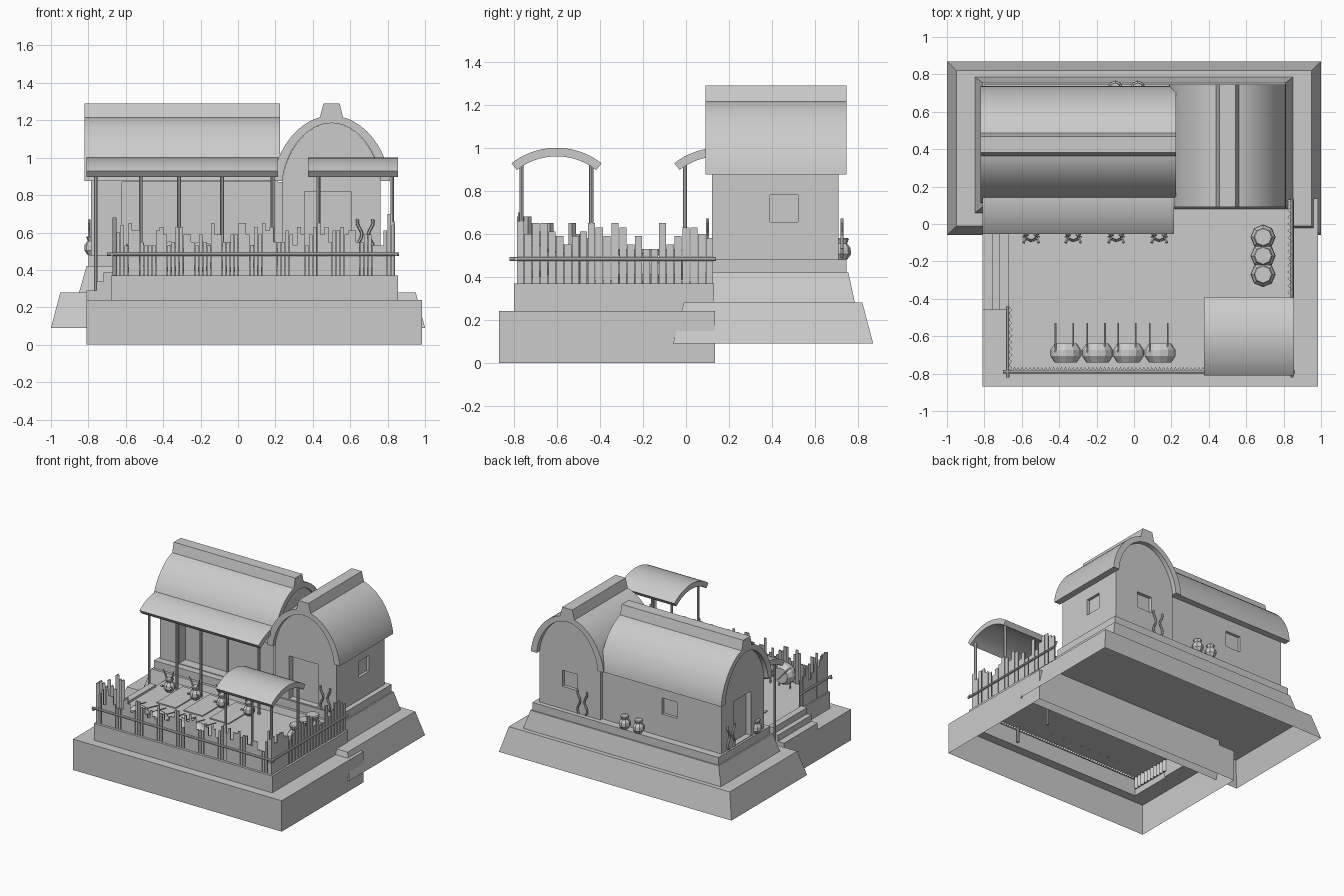
import bpy, bmesh, math, random
from mathutils import Vector

random.seed(4)
cube = bpy.data.objects.get("Cube")
if cube:
    bpy.data.objects.remove(cube)

stone = bpy.data.materials.new("warm_grey")
stone.use_nodes = True
GREY = (0.6, 0.6, 0.6, 1)
stone.diffuse_color = GREY
stone.node_tree.nodes["Principled BSDF"].inputs["Base Color"].default_value = GREY


def finish(name, bm, smooth=False):
    bmesh.ops.recalc_face_normals(bm, faces=bm.faces)
    mesh = bpy.data.meshes.new(name)
    bm.to_mesh(mesh)
    bm.free()
    mesh.materials.append(stone)
    ob = bpy.data.objects.new(name, mesh)
    bpy.context.collection.objects.link(ob)
    if smooth:
        bpy.ops.object.select_all(action='DESELECT')
        ob.select_set(True)
        bpy.context.view_layer.objects.active = ob
        bpy.ops.object.shade_smooth_by_angle(angle=math.radians(35))
    return ob


def box(name, *ranges):
    bm = bmesh.new()
    for v in bmesh.ops.create_cube(bm, size=1)["verts"]:
        v.co = Vector([(r[0] + r[1]) / 2 + c * (r[1] - r[0]) for r, c in zip(ranges, v.co)])
    return finish(name, bm)


def add_rod(bm, a, b, r, sides=6, r2=None):
    a, b = Vector(a), Vector(b)
    vs = bmesh.ops.create_cone(bm, cap_ends=True, segments=sides, radius1=r,
                               radius2=r if r2 is None else r2, depth=(b - a).length)["verts"]
    q = (b - a).to_track_quat('Z', 'Y')
    for v in vs:
        v.co = q @ v.co + (a + b) / 2


def skin(bm, rings, bottom=True):
    """Join matching rings of points into a closed or open-bottomed body."""
    rings = [[bm.verts.new(p) for p in ring] for ring in rings]
    n = len(rings[0])
    for lo, hi in zip(rings, rings[1:]):
        for i in range(n):
            j = (i + 1) % n
            bm.faces.new((lo[i], lo[j], hi[j], hi[i]))
    if bottom:
        bm.faces.new(rings[0])
    bm.faces.new(rings[-1])


def add_lathe(bm, profile, place, sides=10):
    turns = [2 * math.pi * i / sides for i in range(sides)]
    skin(bm, [[place(r * math.cos(t), r * math.sin(t), h) for t in turns] for r, h in profile])


def prism(name, profile, lo, hi, along, centre, smooth=False):
    """Extrude a (across, height) outline along x or y."""
    bm = bmesh.new()
    skin(bm, [[(d, centre + u, w) if along == 'x' else (centre + u, d, w) for u, w in profile]
              for d in (lo, hi)])
    return finish(name, bm, smooth)


def terrace(name, levels):
    """Open-bottomed stack of rectangles: x0, x1, y0, y1, z."""
    bm = bmesh.new()
    skin(bm, [[(a, e, z), (b, e, z), (b, f, z), (a, f, z)] for a, b, e, f, z in levels], False)
    return finish(name, bm)


def cut(ob, *ranges):
    cutter = box("cutter", *ranges)
    mod = ob.modifiers.new("opening", 'BOOLEAN')
    mod.operation, mod.object, mod.solver = 'DIFFERENCE', cutter, 'EXACT'
    bpy.ops.object.select_all(action='DESELECT')
    bpy.context.view_layer.objects.active = ob
    ob.select_set(True)
    bpy.ops.object.modifier_apply(modifier=mod.name)
    bpy.data.objects.remove(cutter)


def arch(half, base, top, power=1.2, n=24):
    """Points over a vault from +half to -half."""
    return [(half * math.cos(t), base + (top - base) * max(0, math.sin(t)) ** power)
            for t in (math.pi * i / n for i in range(n + 1))]


# Foundations and steps
terrace("front_foundation", [(-.81, .985, -.87, .135, 0), (-.81, .985, -.87, .135, .24),
                             (-.68, .855, -.8, .13, .24), (-.68, .855, -.8, .13, .37)])
terrace("rear_foundation", [(-1, 1, -.06, .87, .09), (-.95, .95, -.01, .82, .28)])
terrace("rear_plinth", [(-.85, .85, .06, .785, .28), (-.81, .81, .09, .755, .42),
                        (-.8, .8, .11, .745, .42), (-.8, .8, .11, .745, .48)])
for i, x in enumerate((-.81, -.757, -.72)):
    box("step", (x, -.67), (-.46, -.05), (.24, .29 + i * .048))

# Two vaulted halls with recessed doors and windows
wall = [(-.262, .46), (.262, .46)] + arch(.262, .87, 1.185)
gable = prism("gable_hall", wall, .12, .71, 'y', .5)
hall = prism("long_hall", wall, -.785, .215, 'x', .425)
box("hall_link", (.2, .25), (.165, .685), (.46, .87))
cut(gable, (.355, .605), (.05, .17), (.485, .82))
cut(gable, (.74, .9), (.39, .52), (.655, .78))
cut(gable, (.435, .565), (.685, .8), (.655, .78))
cut(hall, (-.405, -.275), (.665, .8), (.655, .78))
cut(hall, (-.62, .19), (.1, .24), (.485, .87))
cut(hall, (-.9, -.74), (.32, .53), (.485, .83))

# Vaulted roofs with tapered ridge caps
shell = arch(.312, .875, 1.225) + arch(.262, .875, 1.185)[::-1]
cap = [(-.066, 1.2), (.066, 1.2), (.043, 1.29), (-.043, 1.29)]
for part, lo, hi, along, centre in (("gable", .09, .745, 'y', .5), ("long", -.82, .225, 'x', .425)):
    prism(part + "_roof", shell, lo, hi, along, centre, True)
    prism(part + "_ridge", cap, lo, hi, along, centre)


# Curved canopies on posts
def bow(start, end, r, drop=.34, n=14):
    return [(r * math.sin(a), 1.0 - drop + r * math.cos(a))
            for a in (math.radians(start + (end - start) * i / n) for i in range(n + 1))]


SWEEP = 38
prism("small_canopy", bow(-SWEEP, SWEEP, .34) + bow(SWEEP, -SWEEP, .3), .375, .855, 'x', -.602, True)
prism("porch_canopy", bow(-SWEEP, 4, .34) + bow(4, -SWEEP, .3), -.81, .215, 'x', .155, True)
bm = bmesh.new()
for x in (-.76, -.52, -.315, -.085, .185):
    add_rod(bm, (x, -.005, .29), (x, -.005, .94), .01, 8)
for x in (.43, .825):
    for y in (-.765, -.44):
        add_rod(bm, (x, y, .25), (x, y, .94), .01, 8)
finish("canopy_posts", bm)

# Uneven stake fence: wedges with their flat side outwards
bm = bmesh.new()


def stakes(a, b, inward, pitch, foot):
    a, b, inward = Vector(a), Vector(b), Vector(inward)
    n = round((b - a).length / pitch)
    half = (b - a).normalized() * pitch * .46
    for i in range(n + 1):
        p = a.lerp(b, i / n)
        edge = .05 if i < 2 or i > n - 2 else 0
        top = random.choice((.53, .55, .59, .61, .63, .65)) + edge
        skin(bm, [[q + Vector((0, 0, z)) for q in (p - half, p + half, p + inward)]
                  for z in (foot, top)])


stakes((-.64, -.782, 0), (.83, -.782, 0), (0, .018, 0), .021, .355)
stakes((-.67, -.77, 0), (-.67, -.46, 0), (.02, 0, 0), .036, .28)
stakes((.84, -.77, 0), (.84, .11, 0), (-.02, 0, 0), .036, .355)
finish("fence_stakes", bm)
bm = bmesh.new()
for a, b in (((-.7, -.79), (.86, -.79)), ((-.675, -.82), (-.675, -.44)), ((.845, -.82), (.845, .14))):
    add_rod(bm, (*a, .483), (*b, .483), .009, 8)
finish("fence_rails", bm)

# Mats on the terrace
for x in (-.51, -.28, -.055):
    box("mat", (x, x + .163), (-.27, .05), (.365, .378))

# Upright drums with sticks
for x in (-.365, -.195, -.03, .14):
    bm = bmesh.new()
    add_lathe(bm, [(.06, -.05), (.083, -.015), (.083, .015), (.06, .05)],
              lambda u, v, h: (x + u, -.69 + h, .47 + v), 12)
    for s in (-.055, .04):
        add_rod(bm, (x + s, -.68, .53), (x + s, -.53, .5), .005)
        add_rod(bm, (x + s, -.68, .365), (x + s, -.68, .53), .006)
    finish("drum", bm)

# Pots
POT = [(.025, 0), (.042, .025), (.04, .055), (.024, .075), (.032, .095), (.028, .1)]


def pot(x, y, z, k=1):
    bm = bmesh.new()
    add_lathe(bm, [(r * k, h * k) for r, h in POT], lambda u, v, h: (x + u, y + v, z + h), 8)
    return bm


for x, y in ((-.1, .725), (.02, .725), (-.78, .25)):
    finish("pot", pot(x, y, .48))
for y in (-.07, -.17, -.27):
    finish("large_pot", pot(.69, y, .37, 1.6))

# Horned urns under the porch
for x in (-.55, -.325, -.095, .135):
    bm = pot(x, -.055, .37)
    for s in (-1, 1):
        add_rod(bm, (x + s * .015, -.055, .45), (x + s * .045, -.07, .54), .009, 6, .003)
        add_rod(bm, (x + s * .025, -.06, .4), (x + s * .04, -.1, .42), .008)
    finish("horned_urn", bm)


# Wavy serpents beside the doors
def serpent(x, y, dx, dy):
    bm = bmesh.new()
    path = [(x + dx * w, y + dy * w, .49 + .02 * i)
            for i, w in ((i, .013 * math.sin(i * .95)) for i in range(10))]
    for a, b in zip(path, path[1:]):
        add_rod(bm, a, b, .008)
    finish("serpent", bm)


for s in (-1, 1):
    serpent(.385 + s * .03, .725, s, 0)
    serpent(-.795, .58 + s * .03, 0, s)
    serpent(.68 + s * .03, .1, s, 0)
